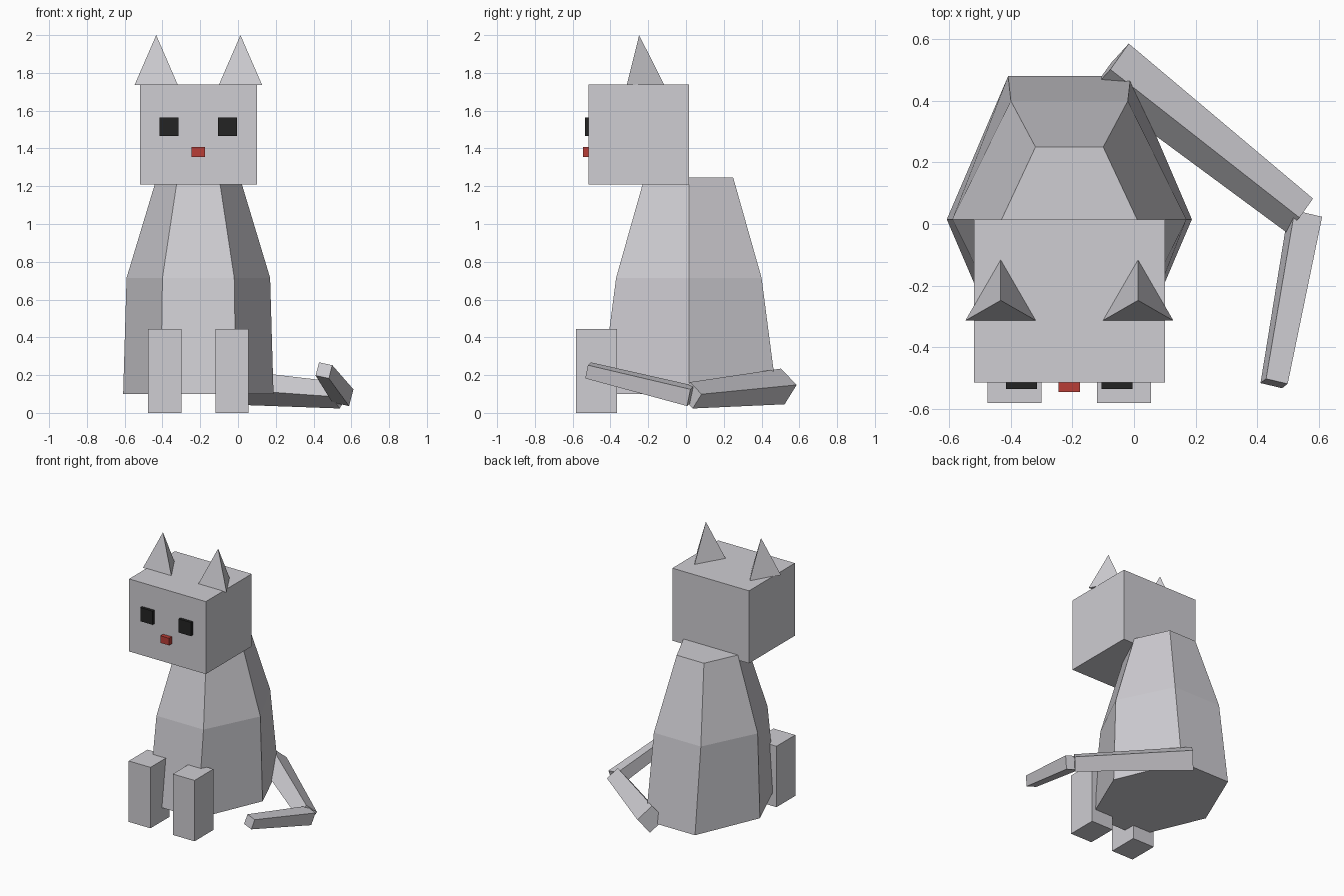
import bpy, bmesh, math
from mathutils import Vector

if "Cube" in bpy.data.objects:
    bpy.data.objects.remove(bpy.data.objects["Cube"])


def material(name, rgb):
    m = bpy.data.materials.new(name)
    m.diffuse_color = (*rgb, 1)
    m.use_nodes = True
    m.node_tree.nodes["Principled BSDF"].inputs["Base Color"].default_value = m.diffuse_color
    return m


GREY = material("grey_fur", (0.62, 0.61, 0.645))
BLACK = material("black_eye", (0.017, 0.017, 0.017))
RED = material("red_nose", (0.48, 0.048, 0.037))
CX, CY = -0.21, 0.015      # centre of the sitting body


def loft(name, rings, mat):
    """Closed flat-faced solid through rings of equal vertex count."""
    bm = bmesh.new()
    loops = [[bm.verts.new(p) for p in ring] for ring in rings]
    n = len(loops[0])
    for a, b in zip(loops, loops[1:]):
        for i in range(n):
            bm.faces.new((a[i], a[(i + 1) % n], b[(i + 1) % n], b[i]))
    bm.faces.new(loops[0])
    bm.faces.new(loops[-1])
    bmesh.ops.remove_doubles(bm, verts=bm.verts, dist=1e-5)
    bmesh.ops.recalc_face_normals(bm, faces=bm.faces)
    me = bpy.data.meshes.new(name)
    bm.to_mesh(me)
    bm.free()
    me.materials.append(mat)
    ob = bpy.data.objects.new(name, me)
    bpy.context.collection.objects.link(ob)
    return ob


def box(name, x, y, z, mat):
    loft(name, [[(x[0], y[0], h), (x[1], y[0], h), (x[1], y[1], h), (x[0], y[1], h)]
                for h in z], mat)


def hexagon(rx, ry, z):
    """Six-sided ring: points at the sides, flats at front and back."""
    return [(CX + rx * kx, CY + ry * ky, z) for kx, ky in
            ((1, 0), (.5, 1), (-.5, 1), (-1, 0), (-.5, -1), (.5, -1))]


def tail_part(name, p, q, r0, r1, twist):
    """Tapered four-sided bar from p to q."""
    p, q = Vector(p), Vector(q)
    d = (q - p).normalized()
    s = Vector((0, 0, 1)).cross(d).normalized()
    u = d.cross(s)
    angles = [math.radians(twist + 90 * i) for i in range(4)]
    loft(name, [[c + r * (math.cos(a) * s + math.sin(a) * u) for a in angles]
                for c, r in ((p, r0), (q, r1))], GREY)


# Body and head
loft("body", [hexagon(.398, .465, .10), hexagon(.38, .385, .715),
              hexagon(.22, .235, 1.245)], GREY)
box("head", (-.52, .10), (-.515, .015), (1.208, 1.738), GREY)

# Paired parts: legs, eyes, ears
for side, s in (("left", -1), ("right", 1)):
    lx = CX + s * .178
    box(side + "_front_leg", (lx - .088, lx + .088), (-.582, -.365), (0, .445), GREY)
    ex = CX + s * .155
    box(side + "_eye", (ex - .05, ex + .05), (-.536, -.51), (1.465, 1.565), BLACK)
    # Three-sided pyramid ear
    bm = bmesh.new()
    x, y = CX + s * .223, -.248
    v = [bm.verts.new(c) for c in ((x - .115, y - .066, 1.735), (x + .115, y - .066, 1.735),
                                   (x, y + .133, 1.735), (x, y, 2.0))]
    for f in ((0, 2, 1), (0, 1, 3), (1, 2, 3), (2, 0, 3)):
        bm.faces.new([v[i] for i in f])
    me = bpy.data.meshes.new(side + "_ear")
    bm.to_mesh(me)
    bm.free()
    me.materials.append(GREY)
    bpy.context.collection.objects.link(bpy.data.objects.new(side + "_ear", me))

# Nose
box("nose", (CX - .035, CX + .035), (-.546, -.51), (1.356, 1.408), RED)

# Two-piece tail curling round the right side
tail_part("tail_base", (-.076, .512, .14), (.538, .028, .093), .095, .07, 5)
tail_part("tail_tip", (.555, .025, .09), (.455, -.518, .225), .066, .052, 33)
